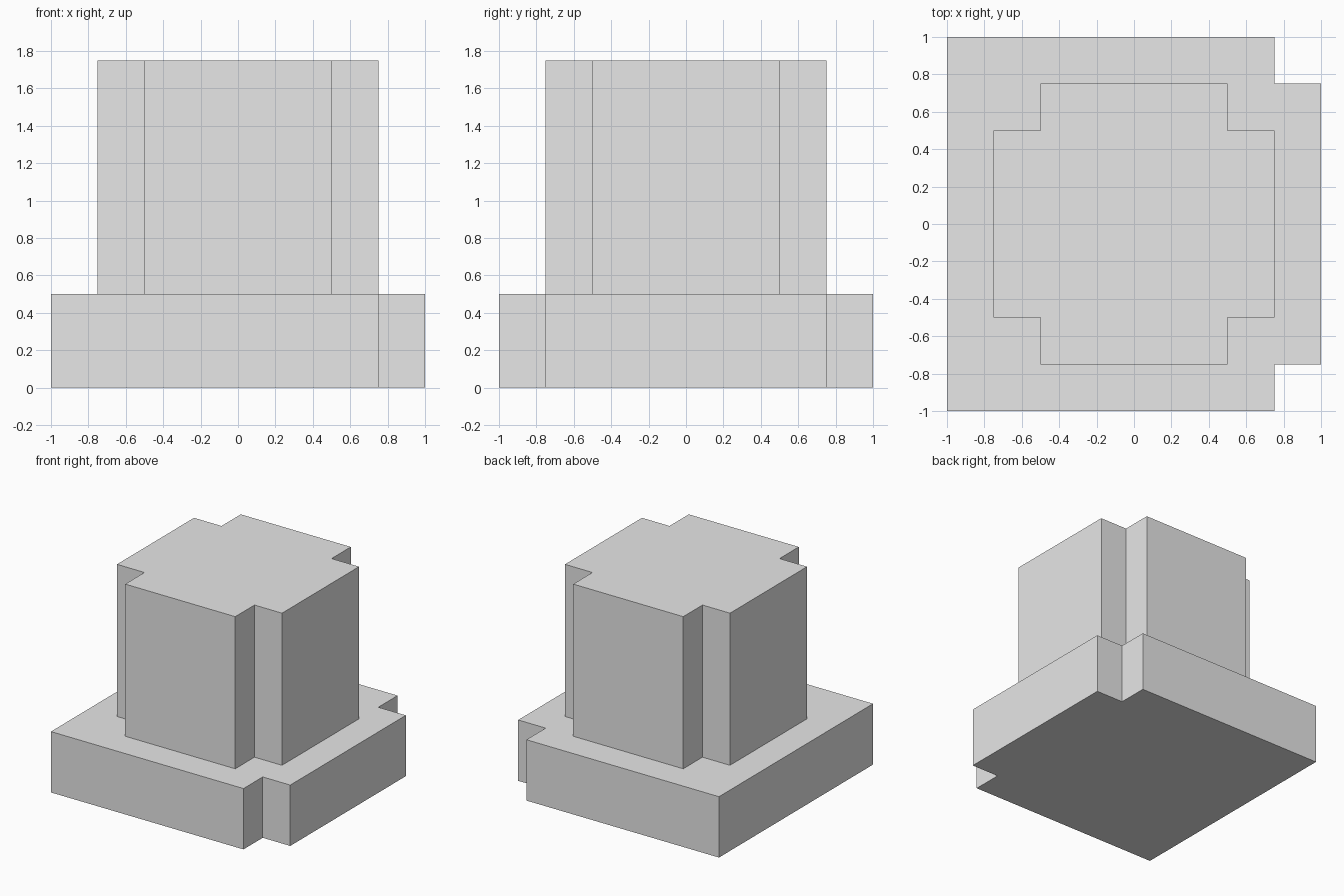
import bpy, bmesh

if "Cube" in bpy.data.objects:
    bpy.data.objects.remove(bpy.data.objects["Cube"])

grey = bpy.data.materials.new("plain_grey")
grey.diffuse_color = (0.8, 0.8, 0.8, 1.0)
grey.use_nodes = True
grey.node_tree.nodes["Principled BSDF"].inputs["Base Color"].default_value = grey.diffuse_color


def prism(name, outline, z0, z1):
    """Extrude a counter-clockwise outline from z0 up to z1."""
    bm = bmesh.new()
    face = bm.faces.new([bm.verts.new((x, y, z0)) for x, y in outline])
    top = bmesh.ops.extrude_face_region(bm, geom=[face], use_keep_orig=True)
    verts = [g for g in top["geom"] if isinstance(g, bmesh.types.BMVert)]
    bmesh.ops.translate(bm, verts=verts, vec=(0, 0, z1 - z0))
    bmesh.ops.recalc_face_normals(bm, faces=bm.faces)
    mesh = bpy.data.meshes.new(name)
    bm.to_mesh(mesh)
    bm.free()
    mesh.materials.append(grey)
    obj = bpy.data.objects.new(name, mesh)
    bpy.context.collection.objects.link(obj)
    return obj


def mirror_y(half):
    """Complete an outline by reflecting its upper half below y = 0."""
    return half + [(x, -y) for x, y in reversed(half)]


# Square base slab with the two right-hand corners notched
base = mirror_y([(1, 0.75), (0.75, 0.75), (0.75, 1), (-1, 1)])
prism("base", base, 0, 0.5)

# Tower with all four corners notched
tower = mirror_y([(0.75, 0.5), (0.5, 0.5), (0.5, 0.75),
                  (-0.5, 0.75), (-0.5, 0.5), (-0.75, 0.5)])
prism("tower", tower, 0.5, 1.75)
